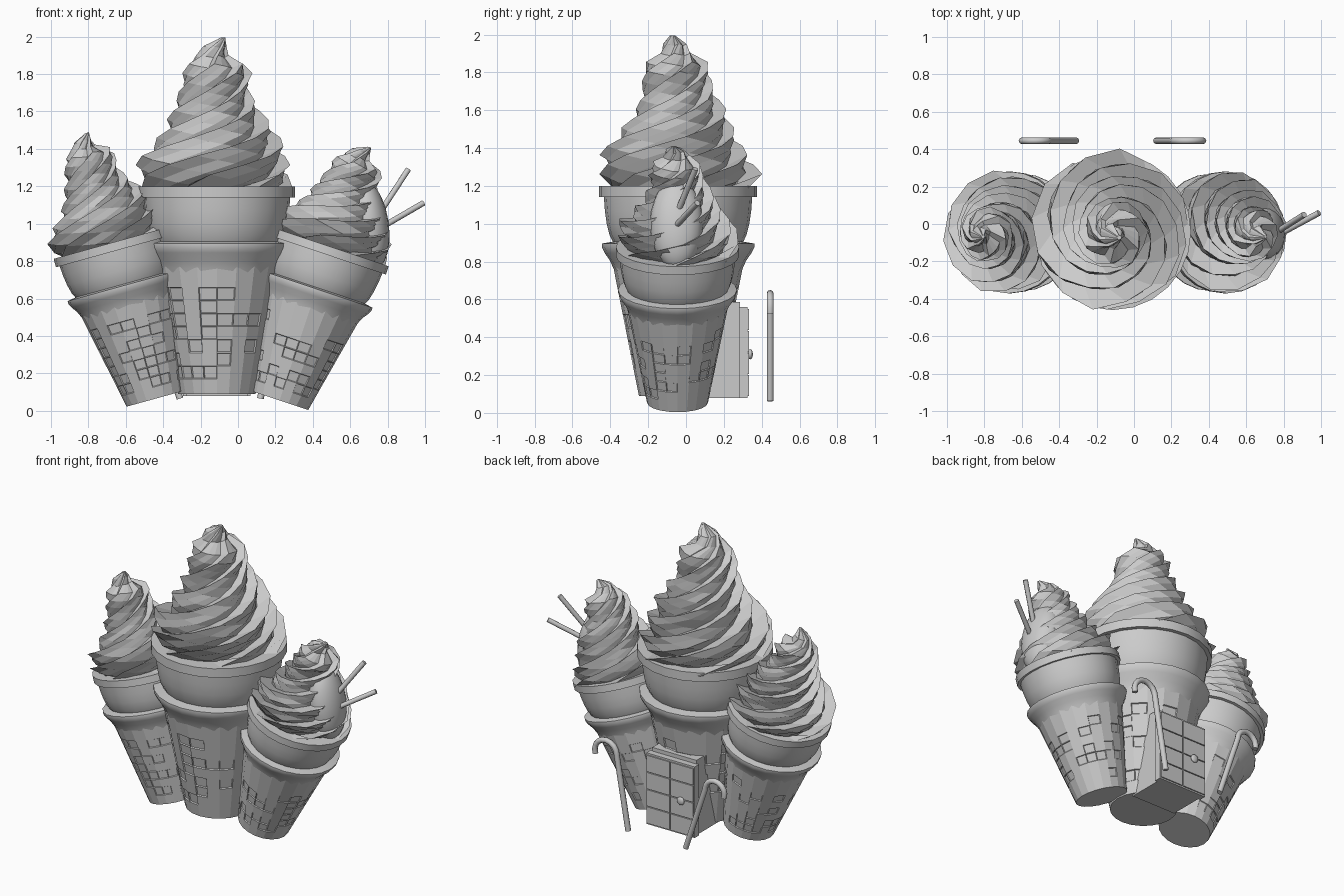
import bpy, bmesh, math, random

if "Cube" in bpy.data.objects:
    bpy.data.objects.remove(bpy.data.objects["Cube"])

random.seed(4)
TAU = math.tau


def make(name, bm, smooth=None):
    bmesh.ops.recalc_face_normals(bm, faces=bm.faces[:])
    me = bpy.data.meshes.new(name)
    bm.to_mesh(me)
    bm.free()
    ob = bpy.data.objects.new(name, me)
    bpy.context.collection.objects.link(ob)
    if smooth:
        bpy.ops.object.select_all(action='DESELECT')
        ob.select_set(True)
        bpy.context.view_layer.objects.active = ob
        bpy.ops.object.shade_smooth_by_angle(angle=math.radians(smooth))
    return ob


def skin(bm, rings):
    """Bridge equal rings of points and cap both ends; returns the side faces."""
    vs = [[bm.verts.new(p) for p in r] for r in rings]
    n = len(vs[0])
    faces = [bm.faces.new((a[i], a[(i + 1) % n], b[(i + 1) % n], b[i]))
             for a, b in zip(vs, vs[1:]) for i in range(n)]
    bm.faces.new(vs[0][::-1])
    bm.faces.new(vs[-1])
    bm.normal_update()
    return faces


def circle(r, z, n):
    return [(r * math.cos(TAU * i / n), r * math.sin(TAU * i / n), z) for i in range(n)]


def lerp_profile(prof, z):
    for (z0, r0), (z1, r1) in zip(prof, prof[1:]):
        if z <= z1:
            return r0 + (r1 - r0) * (z - z0) / (z1 - z0)
    return prof[-1][1]


def box(name, lo, hi):
    bm = bmesh.new()
    skin(bm, [[(lo[0], lo[1], z), (hi[0], lo[1], z), (hi[0], hi[1], z), (lo[0], hi[1], z)]
              for z in (lo[2], hi[2])])
    return make(name, bm)


def tube(name, pts, r):
    cu = bpy.data.curves.new(name, 'CURVE')
    cu.dimensions = '3D'
    cu.bevel_depth = r
    cu.bevel_resolution = 2
    cu.use_fill_caps = True
    sp = cu.splines.new('POLY')
    sp.points.add(len(pts) - 1)
    for p, co in zip(sp.points, pts):
        p.co = (*co, 1)
    ob = bpy.data.objects.new(name, cu)
    bpy.context.collection.objects.link(ob)
    return ob


CREAM = [(0, .37), (.05, .39), (.13, .385), (.19, .345), (.25, .305), (.35, .25), (.43, .21),
         (.51, .175), (.6, .17), (.66, .145), (.705, .075), (.75, .06), (.8, .012)]


def ice_cream(tag, base, tilt, scale, cream_height, turn):
    parts = []
    # waffle body with some sunken squares
    bm = bmesh.new()
    zs = [0, .08, .15, .22, .29, .36, .43, .50, .57, .68]
    faces = skin(bm, [circle(.207 + .135 * z / .68, z, 20) for z in zs])
    squares = [f for f in faces if .09 < f.calc_center_median().z < .57 and random.random() < .4]
    bmesh.ops.inset_individual(bm, faces=squares, thickness=.006, depth=-.007)
    parts.append(make(tag + "_waffle_body", bm, 14))
    # flared lip, cup and rim band
    bm = bmesh.new()
    skin(bm, [circle(r, z, 24) for r, z in [
        (.325, .63), (.34, .67), (.36, .715), (.388, .755), (.403, .785), (.403, .805), (.345, .815),
        (.362, .85), (.377, .91), (.387, .98), (.392, 1.05), (.418, 1.05), (.418, 1.11), (.36, 1.11)]])
    parts.append(make(tag + "_cone_cup", bm, 42))
    # twisted ridged soft swirl, its tip curling over
    bm = bmesh.new()
    lobe = (1.08, 1.0, .93, .84)
    rings = []
    steps = 17
    for k in range(steps):
        h = .8 * k / (steps - 1)
        r = lerp_profile(CREAM, h)
        curl = max(0, h - .64) / .16
        ring = []
        for i in range(24):
            a = TAU * i / 24 + 8.8 * h + turn
            rr = r * lobe[i % 4] * random.uniform(.97, 1.03)
            # one broad helical fold on top of the ridges
            rr *= 1 + .05 * math.sin(a - 16 * h)
            dz = .04 * (r / .4) * (.8, .2, -.3, -.7)[i % 4] if 0 < k < steps - 1 else 0
            ring.append((rr * math.cos(a) - .045 * math.sin(curl * math.pi) + .035 * curl,
                         rr * math.sin(a) - .03 * curl,
                         1.09 + (h + dz) * cream_height))
        rings.append(ring)
    skin(bm, rings)
    parts.append(make(tag + "_soft_swirl", bm))
    for ob in parts:
        ob.location = base
        ob.rotation_euler = (0, math.radians(tilt), 0)
        ob.scale = (scale,) * 3


ice_cream("centre", (-.113, -.042, .09), 0, 1, 1.02, 0)
ice_cream("left", (-.44, -.045, .065), -15.5, .78, .99, .3)
ice_cream("right", (.222, -.045, .055), 18.5, .78, .94, .9)

# smooth scoop and two straws on the right cone
bm = bmesh.new()
bmesh.ops.create_uvsphere(bm, u_segments=20, v_segments=12, radius=1)
scoop = make("side_scoop", bm, 60)
scoop.location = (.70, -.05, 1.0)
scoop.scale = (.105, .14, .24)
scoop.rotation_euler = (0, math.radians(-9), 0)
tube("upper_straw", [(.72, -.07, 1.0), (.91, .05, 1.29)], .016)
tube("lower_straw", [(.74, -.075, .965), (.99, .06, 1.11)], .016)

# doorway at the back
cx = -.113
box("door_porch", (cx - .165, .05, .08), (cx + .165, .285, .585))
box("door_slab", (cx - .18, .28, .08), (cx + .18, .326, .56))
for row in range(4):
    for s in (-1, 1):
        x, z = cx + s * .089, .145 + row * .116
        box("door_panel", (x - .085, .32, z - .055), (x + .085, .334, z + .055))
bm = bmesh.new()
bmesh.ops.create_uvsphere(bm, u_segments=12, v_segments=8, radius=.027)
knob = make("door_knob", bm, 60)
knob.location = (cx - .085, .34, .31)
knob.scale = (1, .5, 1)


# hooked canes beside the door
def cane(name, foot, top, r, side):
    pts = [foot, top]
    for k in range(1, 10):
        a = math.pi * 1.1 * k / 9
        pts.append((top[0] + side * r * (1 - math.cos(a)), top[1] + r * math.sin(a)))
    tube(name, [(x, .445, z) for x, z in pts], .018)


cane("cane_a", (-.31, .065), (-.455, .50), .072, -1)
cane("cane_b", (.12, .065), (.205, .55), .082, 1)
